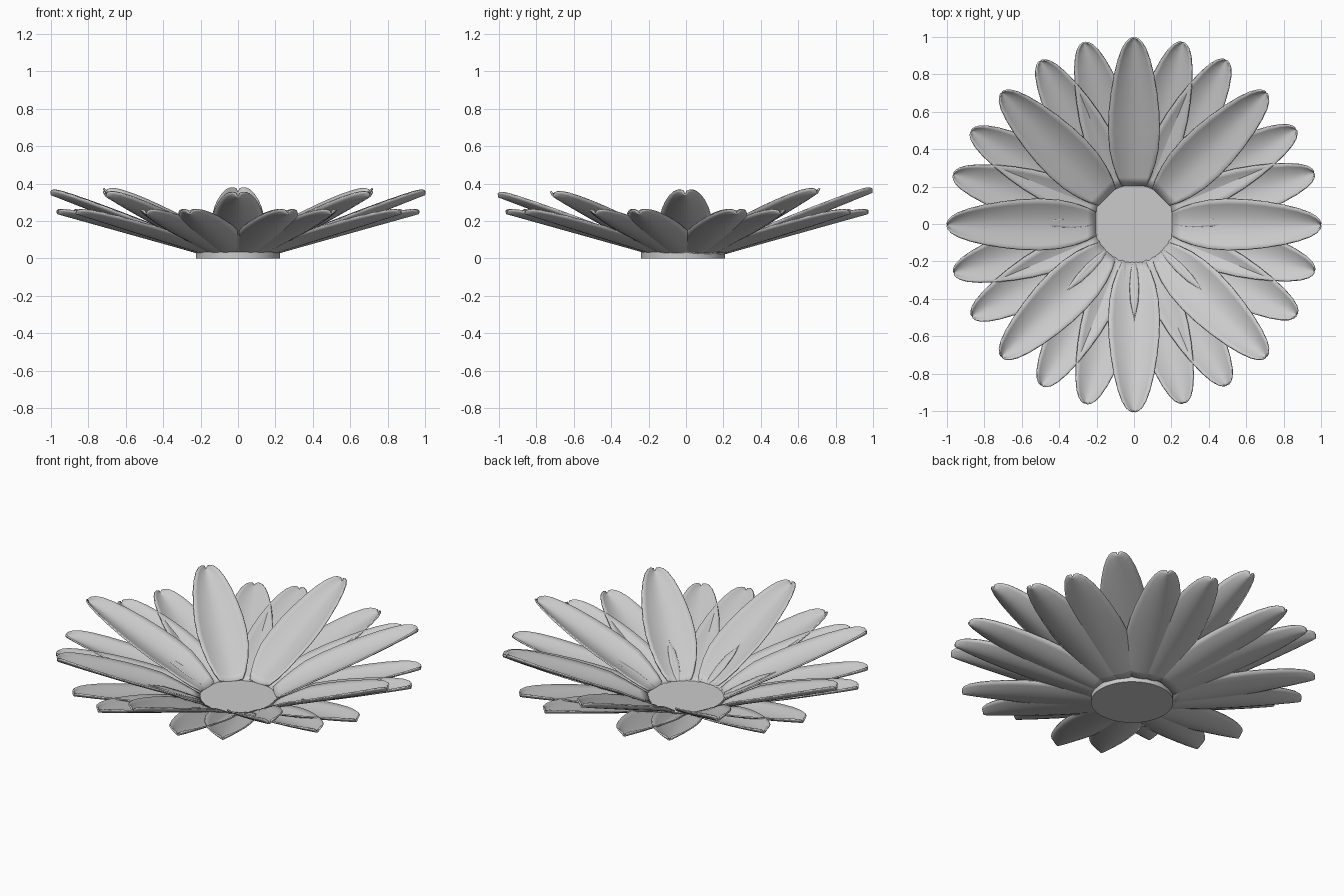
import bpy, bmesh
from math import radians, sqrt
from mathutils import Matrix

if "Cube" in bpy.data.objects:
    bpy.data.objects.remove(bpy.data.objects["Cube"])

# Half-width of a petal along its length: (radius, half width)
OUTLINE = [(0.205, 0.065), (0.25, 0.088), (0.32, 0.113), (0.4, 0.13), (0.5, 0.137),
           (0.6, 0.134), (0.7, 0.123), (0.8, 0.106), (0.88, 0.086), (0.94, 0.064),
           (0.975, 0.043), (0.992, 0.024), (0.999, 0.008)]
COLS = 10


def petal_mesh(name, z0, z1, cup):
    """Cupped leaf shape running out along +x, rising from z0 to z1."""
    bm = bmesh.new()
    rows = []
    for r, w in OUTLINE:
        t = (r - 0.205) / 0.795
        z = z0 + (z1 - z0) * t
        c = cup * min(1, 0.3 + 3 * t) * (w / 0.137) ** 0.35
        row = []
        for i in range(COLS + 1):
            u = 2 * i / COLS - 1
            row.append(bm.verts.new((r, u * w, z + c * abs(u) ** 1.8)))
        rows.append(row)
    for a, b in zip(rows, rows[1:]):
        for i in range(COLS):
            bm.faces.new((a[i], b[i], b[i + 1], a[i + 1]))
    me = bpy.data.meshes.new(name)
    bm.to_mesh(me)
    bm.free()
    me.shade_smooth()
    return me


def ring(name, mesh, angles, tilt, dy):
    for k, a in enumerate(angles):
        ob = bpy.data.objects.new(f"{name}_{k + 1}", mesh)
        bpy.context.collection.objects.link(ob)
        ob.matrix_world = (Matrix.Translation((0, dy, 0)) @ Matrix.Rotation(tilt, 4, 'X')
                           @ Matrix.Rotation(radians(a), 4, 'Z'))
        s = ob.modifiers.new("thickness", 'SOLIDIFY')
        s.thickness = 0.008
        s.offset = 0


# Upper petals, every 45 degrees, very slightly tilted
ring("upper_petal", petal_mesh("upper_petal", 0.03, 0.342, 0.05),
     [45 * k for k in range(8)], 0.012, 0.0)

# Lower petals, two between each pair of upper ones
lower = petal_mesh("lower_petal", 0.025, 0.24, 0.042)
ring("lower_petal", lower,
     [45 * k + d for k in range(8) for d in (15.5, 30)], 0.0, 0.006)

# Flat round centre
bpy.ops.mesh.primitive_cylinder_add(vertices=48, radius=0.225, depth=0.034,
                                    location=(0, -0.016, 0.017))
bpy.context.object.name = "flower_centre"
bpy.ops.object.shade_smooth_by_angle()
